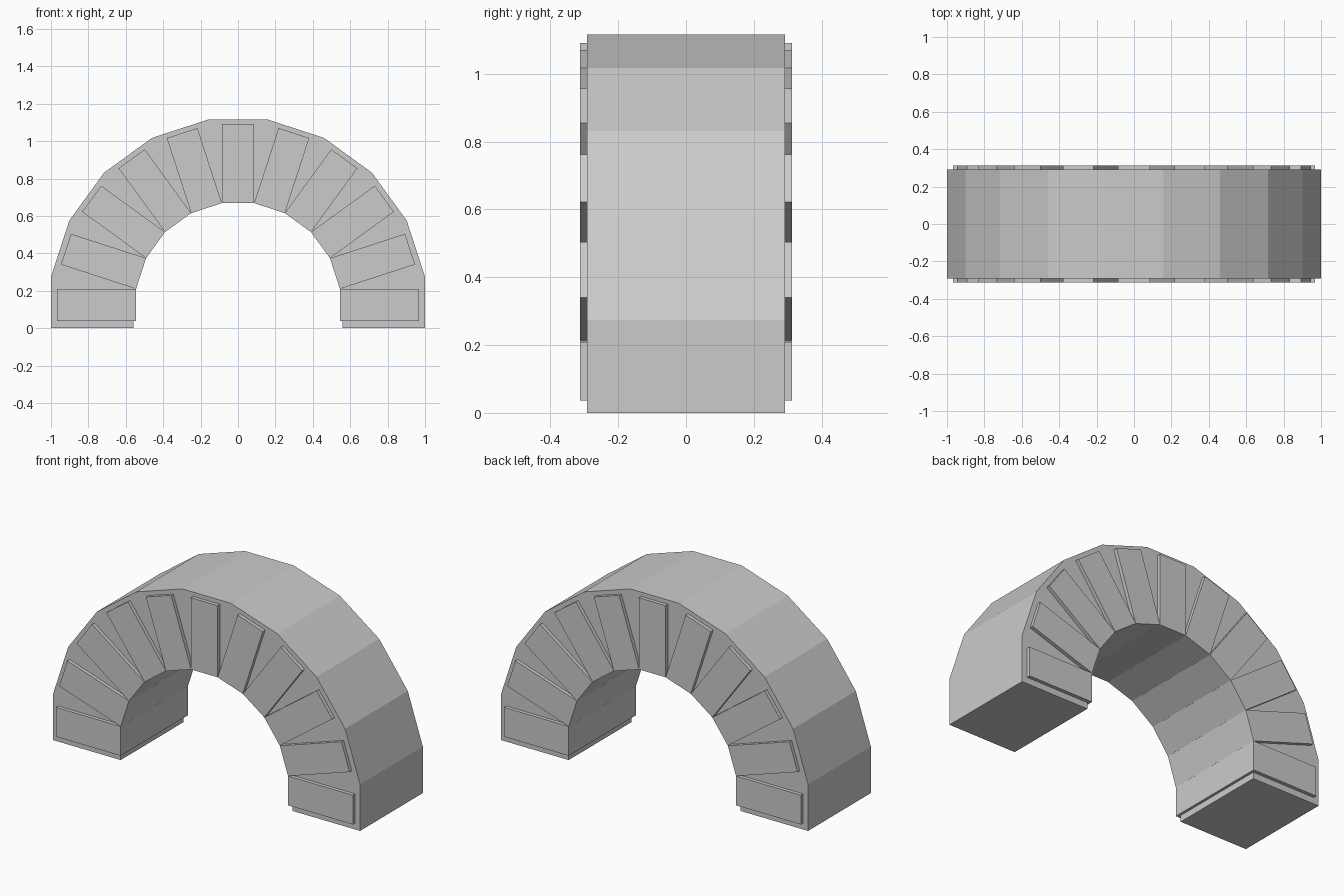
import bpy, bmesh, math
from mathutils import Matrix

if "Cube" in bpy.data.objects:
    bpy.data.objects.remove(bpy.data.objects["Cube"])

N = 11                      # voussoirs round the arch
STEP = math.radians(18)     # angle between neighbouring stones


def arc(apothem, cz):
    """Half-polygon from the right foot to the left foot, with straight legs."""
    r = apothem / math.cos(STEP / 2)
    pts = [(r * math.cos((i + 0.5) * STEP), cz + r * math.sin((i + 0.5) * STEP))
           for i in range(N - 1)]
    return [(apothem, 0)] + pts + [(-apothem, 0)]


def finish(bm, name):
    bmesh.ops.recalc_face_normals(bm, faces=bm.faces)
    mesh = bpy.data.meshes.new(name)
    bm.to_mesh(mesh)
    bm.free()
    ob = bpy.data.objects.new(name, mesh)
    bpy.context.collection.objects.link(ob)
    return ob


# Arch body: ring of quads, extruded through the depth
HALF = 0.292
bm = bmesh.new()
outer, inner = arc(1.0, 0.1155), arc(0.56, 0.1155)
vo = [bm.verts.new((x, -HALF, z)) for x, z in outer]
vi = [bm.verts.new((x, -HALF, z)) for x, z in inner]
for i in range(N):
    bm.faces.new((vo[i], vo[i + 1], vi[i + 1], vi[i]))
ext = bmesh.ops.extrude_face_region(bm, geom=bm.faces[:], use_keep_orig=True)
new_verts = [g for g in ext["geom"] if isinstance(g, bmesh.types.BMVert)]
bmesh.ops.translate(bm, verts=new_verts, vec=(0, 2 * HALF, 0))
finish(bm, "arch_body")

# Radial stone blocks passing right through the arch
R_IN, R_OUT, WIDTH, DEPTH = 0.545, 0.967, 0.1725, 0.626
for i in range(N):
    bm = bmesh.new()
    m = (Matrix.Translation((0, 0, 0.1235))
         @ Matrix.Rotation(-i * STEP, 4, 'Y')
         @ Matrix.Translation(((R_IN + R_OUT) / 2, 0, 0))
         @ Matrix.Diagonal((R_OUT - R_IN, DEPTH, WIDTH, 1)))
    bmesh.ops.create_cube(bm, size=1, matrix=m)
    finish(bm, f"arch_stone_{i + 1}")
